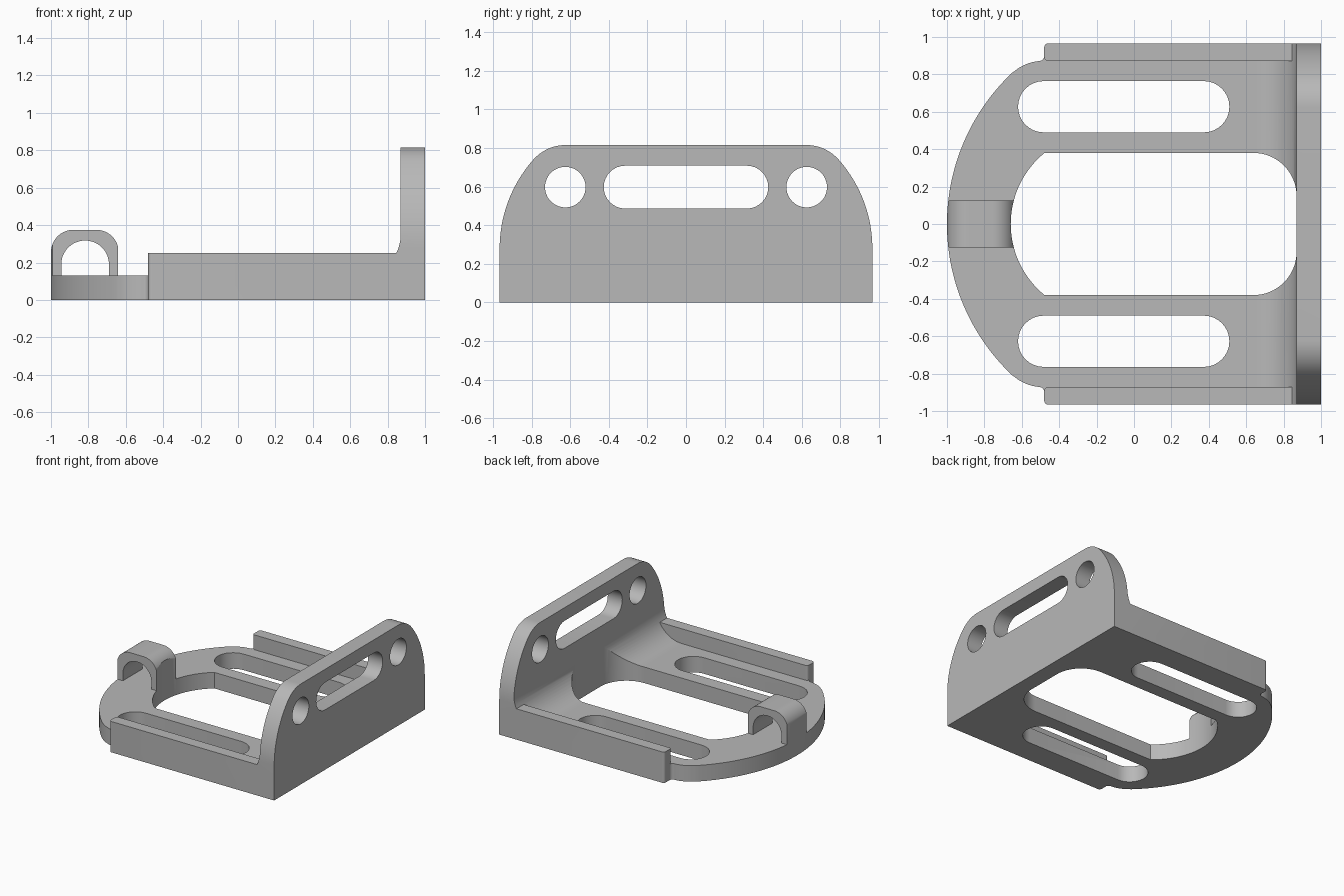
import bpy, bmesh, math

if "Cube" in bpy.data.objects:
    bpy.data.objects.remove(bpy.data.objects["Cube"])

grey = bpy.data.materials.new("plain grey")
grey.diffuse_color = (0.48, 0.48, 0.48, 1)
grey.use_nodes = True
grey.node_tree.nodes["Principled BSDF"].inputs["Base Color"].default_value = grey.diffuse_color


def arc(cx, cy, r, a0, a1, n=16):
    """Points on an arc, angles in degrees."""
    angles = [math.radians(a0 + (a1 - a0) * i / n) for i in range(n + 1)]
    return [(cx + r * math.cos(a), cy + r * math.sin(a)) for a in angles]


def prism(name, pts, axis, lo, hi):
    """Extrude a 2D profile along an axis from lo to hi."""
    place = {"x": lambda p, h: (h, p[0], p[1]),
             "y": lambda p, h: (p[0], h, p[1]),
             "z": lambda p, h: (p[0], p[1], h)}[axis]
    bm = bmesh.new()
    a = [bm.verts.new(place(p, lo)) for p in pts]
    b = [bm.verts.new(place(p, hi)) for p in pts]
    n = len(pts)
    bm.faces.new(a)
    bm.faces.new(b)
    for i in range(n):
        j = (i + 1) % n
        bm.faces.new((a[i], a[j], b[j], b[i]))
    bmesh.ops.recalc_face_normals(bm, faces=bm.faces)
    me = bpy.data.meshes.new(name)
    bm.to_mesh(me)
    bm.free()
    ob = bpy.data.objects.new(name, me)
    bpy.context.collection.objects.link(ob)
    me.materials.append(grey)
    return ob


def combine(target, tool, operation):
    """Apply a boolean and remove the tool."""
    mod = target.modifiers.new("bool", "BOOLEAN")
    mod.operation, mod.object, mod.solver = operation, tool, "EXACT"
    bpy.context.view_layer.update()
    graph = bpy.context.evaluated_depsgraph_get()
    me = bpy.data.meshes.new_from_object(target.evaluated_get(graph))
    target.modifiers.clear()
    target.data = me
    bpy.data.objects.remove(tool)


def slot(cx, cy, half, r):
    return arc(cx + half, cy, r, -90, 90) + arc(cx - half, cy, r, 90, 270)


def mirrored(pts):
    """Close a half profile by mirroring it in its second coordinate."""
    return pts + [(x, -y) for x, y in reversed(pts) if abs(y) > 1e-6]


# floor, wall and the large fillet between them
side = [(-1.1, 0), (1, 0), (1, 0.815), (0.87, 0.815)]
side += arc(0.65, 0.35, 0.22, 0, -90) + [(-1.1, 0.13)]
bracket = prism("bracket", side, "y", -1.2, 1.2)

# strap loop
loop = [(-1.05, 0.05), (-0.945, 0.05)]
loop += arc(-0.8175, 0.19, 0.1275, 180, 0, 24) + [(-0.69, 0.05), (-0.638, 0.05)]
loop += arc(-0.758, 0.255, 0.12, 0, 90) + arc(-0.88, 0.255, 0.12, 90, 180)
loop += [(-1.0, 0.24), (-1.05, 0.24)]
combine(bracket, prism("loop", loop, "y", -0.125, 0.125), "UNION")

# side rails
for s in (1, -1):
    rail = [(0.95, 0.872 * s), (0.95, 1.1 * s), (-0.48, 1.1 * s)]
    rail += [(x, y * s) for x, y in arc(-0.46, 0.892, 0.02, 180, 270, 6)]
    combine(bracket, prism("rail", rail, "z", 0.05, 0.25), "UNION")

# trim to the plan outline: round nose, small step, straight sides
plan = arc(0.112, 0, 1.112, 180, 133.3, 32)
plan += arc(-0.487, 0.634, 0.238, 133.3, 90, 12)[1:]
plan += arc(-0.505, 0.897, 0.025, 270, 360, 6)
plan += arc(-0.46, 0.945, 0.02, 180, 90, 6) + [(1.1, 0.965)]
combine(bracket, prism("plan", mirrored(plan), "z", -0.2, 1.2), "INTERSECT")

# trim the wall to its curved shoulders
end = [(1.1, -0.2), (1.1, 0.28)] + arc(0.273, 0.28, 0.692, 0, 41.6, 20)
end += arc(0.623, 0.592, 0.223, 41.6, 90, 12)[1:]
end += [(-y, z) for y, z in reversed(end)]
combine(bracket, prism("end", end, "x", -1.3, 1.3), "INTERSECT")

# central opening
opening = arc(-0.169, 0, 0.49, 180, 129.2, 20)
opening += [(-0.48, 0.38)] + arc(0.639, 0.15, 0.23, 90, 0)
combine(bracket, prism("opening", mirrored(opening), "z", -0.2, 0.6), "DIFFERENCE")

# floor slots and wall holes, both sides
for s in (1, -1):
    combine(bracket, prism("slot", slot(-0.055, 0.627 * s, 0.428, 0.137),
                           "z", -0.2, 0.6), "DIFFERENCE")
    combine(bracket, prism("hole", arc(0.625 * s, 0.597, 0.105, 0, 352.5, 47),
                           "x", 0.5, 1.2), "DIFFERENCE")

# wall slot
combine(bracket, prism("wall_slot", slot(0, 0.597, 0.315, 0.111),
                       "x", 0.5, 1.2), "DIFFERENCE")

bpy.ops.object.select_all(action="DESELECT")
bracket.select_set(True)
bpy.context.view_layer.objects.active = bracket
bpy.ops.object.shade_smooth_by_angle(angle=math.radians(25))
